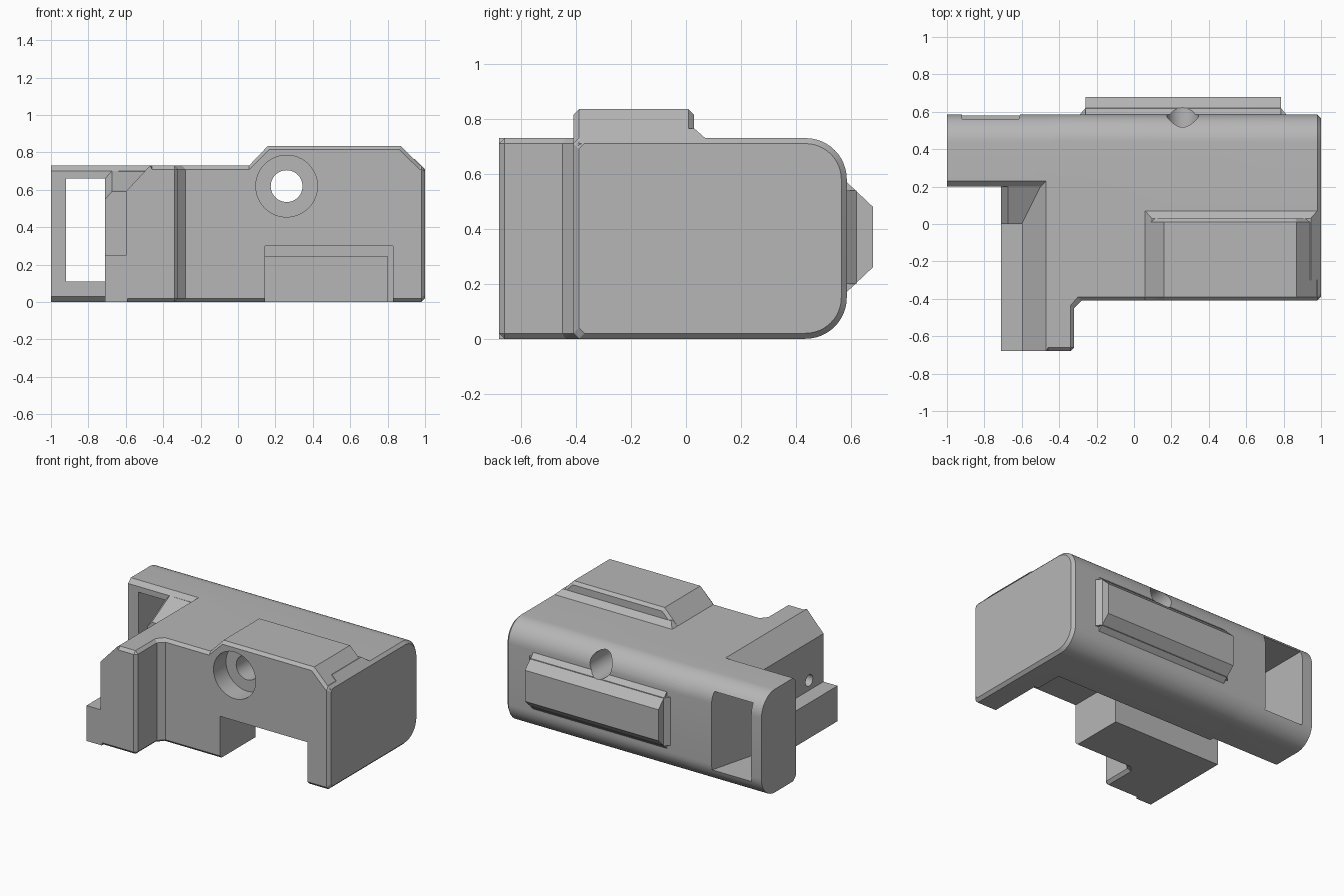
import bpy, bmesh, math
from mathutils import Vector, Matrix

if "Cube" in bpy.data.objects:
    bpy.data.objects.remove(bpy.data.objects["Cube"], do_unlink=True)

grey = bpy.data.materials.new("plain grey")
grey.use_nodes = True
grey.diffuse_color = (0.47, 0.47, 0.47, 1)
grey.node_tree.nodes["Principled BSDF"].inputs["Base Color"].default_value = (0.47, 0.47, 0.47, 1)


def add_object(name, bm):
    bmesh.ops.recalc_face_normals(bm, faces=bm.faces)
    mesh = bpy.data.meshes.new(name)
    bm.to_mesh(mesh)
    bm.free()
    mesh.materials.append(grey)
    ob = bpy.data.objects.new(name, mesh)
    bpy.context.collection.objects.link(ob)
    return ob


def hull(name, points):
    """Convex solid around a set of corner points."""
    bm = bmesh.new()
    for p in points:
        bm.verts.new(p)
    bmesh.ops.convex_hull(bm, input=bm.verts[:])
    bmesh.ops.delete(bm, geom=[v for v in bm.verts if not v.link_faces], context='VERTS')
    bmesh.ops.dissolve_limit(bm, angle_limit=0.005, verts=bm.verts[:], edges=bm.edges[:])
    return add_object(name, bm)


def box(name, xs, ys, zs):
    return hull(name, [(x, y, z) for x in xs for y in ys for z in zs])


def along_x(profile, *xs):
    return [(x, y, z) for x in xs for y, z in profile]


def along_y(profile, *ys):
    return [(x, y, z) for y in ys for x, z in profile]


def along_z(profile, *zs):
    return [(x, y, z) for z in zs for x, y in profile]


def cylinder_y(name, radius, x, z, y0, y1):
    bm = bmesh.new()
    place = Matrix.Translation((x, (y0 + y1) / 2, z)) @ Matrix.Rotation(math.pi / 2, 4, 'X')
    bmesh.ops.create_cone(bm, cap_ends=True, segments=48, radius1=radius,
                          radius2=radius, depth=y1 - y0, matrix=place)
    return add_object(name, bm)


def combine(target, tools, operation):
    bpy.context.view_layer.objects.active = target
    for tool in tools:
        mod = target.modifiers.new("join", 'BOOLEAN')
        mod.operation, mod.solver, mod.object = operation, 'EXACT', tool
        bpy.ops.object.modifier_apply(modifier=mod.name)


def section(front, chamfer, inset=0.0):
    """Side profile with a chamfered front and a rounded back."""
    lo, hi, r = inset, 0.73 - inset, 0.15
    f = front + inset
    pts = [(f, lo + chamfer), (f + chamfer, lo), (f + chamfer, hi), (f, hi - chamfer)]
    for i in range(13):
        a = math.pi / 2 * i / 12
        c, s = (r - inset) * math.cos(a), (r - inset) * math.sin(a)
        pts += [(0.435 + c, 0.58 + s), (0.435 + c, 0.15 - s)]
    return pts


# Main block with a chamfered end
body = hull("housing", along_x(section(-0.41, 0.02), -0.47, 0.98)
            + along_x(section(-0.41, 0.02, 0.02), 1.0))

# Long rear bar
bar = hull("rear_bar", along_x(section(0.2, 0.03), -1.0, -0.4))

# Sloped shoulder and the blend that rises to the rear bar
shoulder = hull("shoulder", along_y([(-0.6, 0.02), (-0.6, 0.59), (-0.47, 0.73), (-0.46, 0.02)], -0.68, 0)
                + along_y([(-0.6, 0), (-0.46, 0)], -0.66, 0)
                + [(-0.46, -0.68, 0.71), (-0.46, -0.66, 0.73), (-0.46, 0, 0.73)])
slope_tail = hull("slope_tail", [(-0.6, 0, 0.25), (-0.6, 0, 0.59), (-0.47, 0, 0.73), (-0.47, 0, 0.25),
                                 (-0.47, 0.26, 0.73), (-0.47, 0.26, 0.25)])
gusset = hull("gusset", along_z([(-0.71, 0), (-0.6, 0), (-0.71, 0.21), (-0.47, 0.26)], 0.25)
              + [(-0.71, 0, 0.55), (-0.675, 0, 0.59), (-0.6, 0, 0.59),
                 (-0.71, 0.2, 0.66), (-0.675, 0.2, 0.7), (-0.47, 0.26, 0.73)])

# Low step beside the shoulder
step = box("low_step", (-0.71, -0.59), (-0.68, 0), (0, 0.25))

# Front lug with chamfered edges, and its inner corner fillet
lug = hull("front_lug",
           along_z([(-0.47, -0.68), (-0.34, -0.68), (-0.32, -0.66), (-0.32, -0.3), (-0.47, -0.3)], 0.02, 0.71)
           + along_z([(-0.47, -0.66), (-0.34, -0.66), (-0.34, -0.3), (-0.47, -0.3)], 0, 0.73))
corner = hull("lug_corner",
              along_z([(-0.36, -0.49), (-0.28, -0.41), (-0.28, -0.38), (-0.36, -0.38)], 0.02, 0.71)
              + along_z([(-0.36, -0.46), (-0.3, -0.39), (-0.36, -0.38)], 0, 0.73))

# Raised top pad and its rear skirt
pad = hull("top_pad", along_y([(0.04, 0.66), (0.04, 0.71), (0.16, 0.835), (0.87, 0.835),
                               (0.995, 0.71), (0.98, 0.66)], -0.39, 0.01)
           + along_y([(0.06, 0.66), (0.06, 0.71), (0.167, 0.815), (0.863, 0.815),
                      (0.97, 0.71), (0.97, 0.66)], -0.41, 0.03))
skirt = hull("pad_skirt", along_z([(0.06, -0.3), (0.06, 0.07), (0.98, 0.07), (0.98, -0.3)], 0.68, 0.73)
             + along_z([(0.095, -0.3), (0.095, 0.03), (0.945, 0.03), (0.945, -0.3)], 0.765))

parts = [bar, shoulder, slope_tail, gusset, step, lug, corner, pad, skirt]
combine(body, parts, 'UNION')

# Sloped rail on the back
rail = hull("back_rail", along_x([(0.56, 0.15), (0.585, 0.17), (0.68, 0.26), (0.68, 0.48),
                                  (0.585, 0.57), (0.56, 0.59)], -0.26, 0.785))
foot = hull("rail_foot", [(x, y, z) for y, w in ((0.57, 0.03), (0.585, 0.03), (0.62, 0))
                          for x in (-0.26 - w, 0.785 + w) for z in (0.2, 0.54)])
combine(rail, [foot], 'UNION')

# Openings: bolt hole, counterbore, pocket, channel, window and side hole
bolt = cylinder_y("bolt_cutter", 0.085, 0.26, 0.62, -0.6, 0.8)
bore = cylinder_y("bore_cutter", 0.165, 0.26, 0.62, -0.6, -0.27)
pocket = box("pocket_cutter", (0.145, 0.83), (-0.6, 0), (-0.1, 0.3))
channel = box("channel_cutter", (-0.8, 0.8), (-0.01, 0.2), (-0.1, 0.245))
window = hull("window_cutter", [(x, y, z) for y, xr in ((0.1, -0.736), (0.7, -0.58))
                                for x in (-0.92, xr) for z in (0.11, 0.66)])
window_trim = window
side_hole = cylinder_y("side_hole_cutter", 0.04, 0, 0, -0.15, 0.15)
side_hole.data.transform(Matrix.Translation((-0.55, -0.52, 0.32)) @ Matrix.Rotation(math.pi / 2, 4, 'Z'))
cutters = [bolt, bore, pocket, channel, window, side_hole]
combine(body, cutters, 'DIFFERENCE')
combine(rail, [bolt], 'DIFFERENCE')

for helper in parts + cutters + [foot]:
    bpy.data.objects.remove(helper, do_unlink=True)

# Smooth the round surfaces, keep the edges crisp
for ob in (body, rail):
    bpy.ops.object.select_all(action='DESELECT')
    ob.select_set(True)
    bpy.context.view_layer.objects.active = ob
    bpy.ops.object.shade_smooth_by_angle(angle=math.radians(20))
